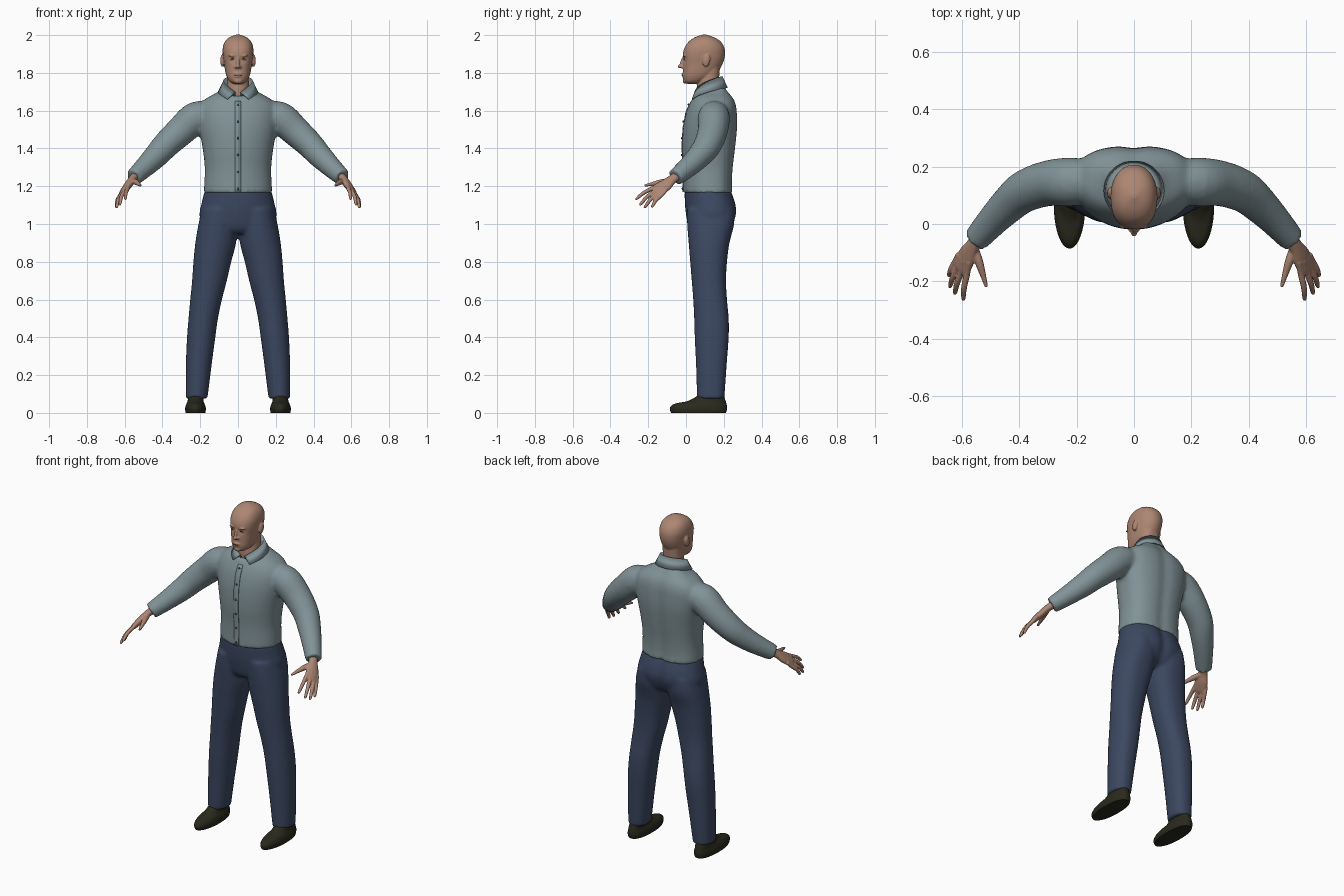
import bpy, bmesh, math
from mathutils import Vector, Matrix

cube = bpy.data.objects.get("Cube")
if cube:
    bpy.data.objects.remove(cube)


def material(name, colour):
    m = bpy.data.materials.new(name)
    m.use_nodes = True
    m.diffuse_color = (*colour, 1)
    bsdf = m.node_tree.nodes["Principled BSDF"]
    bsdf.inputs["Base Color"].default_value = (*colour, 1)
    bsdf.inputs["Roughness"].default_value = .8
    return m


SKIN = material("skin", (.42, .24, .17))
SHIRT = material("grey blue cotton", (.22, .29, .31))
DENIM = material("navy trousers", (.045, .065, .12))
LEATHER = material("dark leather", (.022, .022, .012))
DARK = material("dark button", (.05, .055, .06))
EYE = material("eye brown", (.09, .05, .035))


def refine(rows, steps=4):
    """Catmull-Rom interpolation through rows of numbers."""
    out = []
    for i in range(len(rows) - 1):
        a, b = rows[max(i - 1, 0)], rows[i]
        c, d = rows[i + 1], rows[min(i + 2, len(rows) - 1)]
        for k in range(steps):
            t = k / steps
            out.append([q + .5 * t * (r - p + t * (2 * p - 5 * q + 4 * r - s + t * (3 * (q - r) + s - p)))
                        for p, q, r, s in zip(a, b, c, d)])
    return out + [list(rows[-1])]


def skin_rings(bm, rings):
    """Join rings of points into a closed, capped surface."""
    loops = [[bm.verts.new(p) for p in ring] for ring in rings]
    n = len(loops[0])
    for lo, hi in zip(loops, loops[1:]):
        for i in range(n):
            bm.faces.new((lo[i], lo[(i + 1) % n], hi[(i + 1) % n], hi[i]))
    bm.faces.new(loops[0][::-1])
    bm.faces.new(loops[-1])


def power(v, e):
    return math.copysign(abs(v) ** (2 / e), v)


def body(bm, rows, front=2, back=2.4, n=40, groove=0, side=1):
    """Upright form; rows hold z, centre x, half width, front y, back y, tilt."""
    rings = []
    for z, cx, hw, yf, yb, tilt in refine(rows):
        ring = []
        for i in range(n):
            a = 2 * math.pi * i / n
            e = back if math.sin(a) > 0 else front
            x, y = hw * power(math.cos(a), e), power(math.sin(a), e)
            py = (yf + yb) / 2 + y * (yb - yf) / 2
            if y > 0:
                py -= groove * math.exp(-(x / .03) ** 2)
            ring.append((side * (cx + x), py, z + tilt * y))
        rings.append(ring)
    skin_rings(bm, rings)


def limb(bm, rows, side=1, wide=(0, 1, 0), n=24):
    """Tube along a path; rows hold x, y, z, radius along wide, other radius."""
    rows = refine(rows)
    pts = [Vector(r[:3]) for r in rows]
    rings = []
    for i, r in enumerate(rows):
        t = (pts[min(i + 1, len(pts) - 1)] - pts[max(i - 1, 0)]).normalized()
        u = Vector(wide)
        u = (u - t * u.dot(t)).normalized()
        v = t.cross(u)
        ring = []
        for k in range(n):
            a = 2 * math.pi * k / n
            p = pts[i] + u * r[3] * math.cos(a) + v * r[4] * math.sin(a)
            ring.append((side * p.x, p.y, p.z))
        rings.append(ring)
    skin_rings(bm, rings)


def blob(bm, place, size, tilt=0):
    m = Matrix.Translation(place) @ Matrix.Rotation(tilt, 4, 'X') @ Matrix.Diagonal((*size, 1))
    bmesh.ops.create_uvsphere(bm, u_segments=16, v_segments=10, radius=1, matrix=m)


def finish(name, bm, mat, voxel=0, relax=0):
    bmesh.ops.recalc_face_normals(bm, faces=bm.faces)
    for f in bm.faces:
        f.smooth = True
    me = bpy.data.meshes.new(name)
    bm.to_mesh(me)
    bm.free()
    me.materials.append(mat)
    ob = bpy.data.objects.new(name, me)
    bpy.context.collection.objects.link(ob)
    if voxel:
        r = ob.modifiers.new("fuse", 'REMESH')
        r.mode, r.voxel_size, r.use_smooth_shade = 'VOXEL', voxel, True
        s = ob.modifiers.new("relax", 'SMOOTH')
        s.factor, s.iterations = .5, relax
    return ob


# Shirt: torso and both sleeves fused together
TORSO = [(1.165, 0, .182, -.016, .248, 0), (1.22, 0, .178, -.014, .245, 0), (1.3, 0, .176, -.014, .25, 0),
         (1.4, 0, .187, -.02, .262, 0), (1.5, 0, .205, -.016, .272, 0), (1.57, 0, .212, -.004, .272, 0),
         (1.62, 0, .205, .012, .268, 0), (1.66, 0, .175, .032, .255, 0), (1.69, 0, .12, .045, .225, .01),
         (1.71, 0, .075, .05, .19, .04)]
ARM = [(.13, .155, 1.575, .07, .07), (.22, .147, 1.563, .085, .086), (.3, .142, 1.495, .08, .08),
       (.38, .115, 1.42, .074, .072), (.43, .075, 1.365, .066, .066), (.49, .015, 1.305, .056, .056),
       (.552, -.055, 1.247, .046, .046)]
bm = bmesh.new()
body(bm, TORSO, back=2.7, groove=.008)
for s in (1, -1):
    limb(bm, ARM, s)
finish("shirt", bm, SHIRT, .011, 5)


def chest(z):
    rows = refine(TORSO)
    return min(rows, key=lambda r: abs(r[0] - z))[3]


# Button placket and buttons
bm = bmesh.new()
edge = []
for i in range(25):
    z = 1.17 + .48 * i / 24
    edge.append([bm.verts.new((x, chest(z) - .003, z)) for x in (-.016, .016)])
for a, b in zip(edge, edge[1:]):
    bm.faces.new((a[0], a[1], b[1], b[0]))
finish("placket", bm, SHIRT).modifiers.new("cloth", 'SOLIDIFY').thickness = .004
bm = bmesh.new()
for i in range(6):
    z = 1.187 + .089 * i
    blob(bm, (0, chest(z) - .004, z), (.006, .004, .006))
finish("buttons", bm, DARK)

# Folded collar: inner stand, top fold and falling points
bm = bmesh.new()
rows = []
for i in range(33):
    t = i / 16 - 1
    f = t * t
    row = []
    for reach, r, z in ((170, .068, 1.70 - .02 * f), (170, .077, 1.783 - .085 * f), (148, .106, 1.722 - .06 * f)):
        a = math.radians(reach) * t
        row.append(bm.verts.new((r * math.sin(a), .118 + r * .97 * math.cos(a), z)))
    rows.append(row)
for a, b in zip(rows, rows[1:]):
    for k in (0, 1):
        bm.faces.new((a[k], a[k + 1], b[k + 1], b[k]))
collar = finish("collar", bm, SHIRT)
collar.modifiers.new("cloth", 'SOLIDIFY').thickness = .006

# Trousers: seat and two legs fused together
bm = bmesh.new()
body(bm, [(.95, 0, .12, .04, .2, 0), (.98, 0, .185, .015, .24, 0), (1.05, 0, .204, 0, .268, 0),
          (1.11, 0, .193, -.006, .264, 0), (1.18, 0, .176, -.008, .24, 0)], groove=.014)
LEG = [(.075, .219, .057, .058, .203, 0), (.25, .208, .068, .053, .215, 0), (.4, .195, .075, .046, .226, 0),
       (.5, .184, .078, .043, .226, 0), (.6, .169, .084, .038, .217, 0), (.7, .151, .092, .03, .212, 0),
       (.8, .136, .1, .022, .217, 0), (.9, .118, .108, .014, .23, 0), (1, .105, .104, .006, .255, 0),
       (1.08, .1, .09, .005, .255, 0)]
for s in (1, -1):
    body(bm, LEG, side=s)
finish("trousers", bm, DENIM, .01, 4)

# Shoes
SHOE = [(0, .225, .052, -.078, .212, 0), (.018, .225, .055, -.086, .217, 0), (.035, .225, .053, -.08, .217, 0),
        (.05, .225, .047, -.055, .214, 0), (.063, .225, .042, .01, .21, 0), (.09, .222, .04, .06, .2, 0)]
for s, label in ((1, "left"), (-1, "right")):
    bm = bmesh.new()
    body(bm, SHOE, side=s)
    ob = finish(label + "_shoe", bm, LEATHER)
    bpy.context.view_layer.objects.active = ob
    ob.select_set(True)
    bpy.ops.object.shade_smooth_by_angle(angle=.8)
    ob.select_set(False)

# Hands: flat palm, four fingers and a thumb
ACROSS = (.04, .045, -.035)
FINGERS = [((.582, -.17, 1.193), (.597, -.268, 1.13)), ((.601, -.162, 1.177), (.627, -.246, 1.1)),
           ((.615, -.147, 1.163), (.644, -.222, 1.086)), ((.622, -.128, 1.155), (.648, -.183, 1.088))]
for s, label in ((1, "left"), (-1, "right")):
    bm = bmesh.new()
    limb(bm, [(.535, -.035, 1.262, .026, .024), (.562, -.075, 1.235, .027, .02), (.582, -.11, 1.205, .038, .02),
              (.602, -.15, 1.176, .04, .015), (.608, -.162, 1.167, .034, .01)], s, ACROSS)
    for base, tip in FINGERS:
        a, b = Vector(base), Vector(tip)
        back = (a - b) * .4
        knuckle = a.lerp(b, .5) + Vector((.004, -.004, .004))
        limb(bm, [(*(a + back), .011, .01), (*a, .0115, .011), (*knuckle, .0105, .0105),
                  (*a.lerp(b, .9), .008, .008), (*b, .004, .004)], s, ACROSS, 12)
    limb(bm, [(.556, -.085, 1.228, .014, .014), (.542, -.13, 1.222, .0155, .015),
              (.528, -.175, 1.213, .011, .011), (.515, -.22, 1.203, .006, .006)], s, ACROSS, 12)
    finish(label + "_hand", bm, SKIN, .0035, 3)

# Head: skull, neck, ears and facial features fused together
bm = bmesh.new()
body(bm, [(1.742, 0, .024, .006, .06, 0), (1.755, 0, .045, -.01, .1, 0), (1.78, 0, .06, -.016, .14, 0),
          (1.81, 0, .068, -.016, .172, 0), (1.85, 0, .074, -.016, .195, 0), (1.89, 0, .08, -.018, .206, 0),
          (1.93, 0, .081, -.009, .204, 0), (1.965, 0, .07, .014, .185, 0), (1.988, 0, .047, .047, .15, 0),
          (2.003, 0, .008, .09, .106, 0)], front=2.4, back=2.1)
for v in bm.verts:  # eye sockets
    for s in (1, -1):
        if v.co.y < .08:
            v.co.y += .013 * math.exp(-((v.co.x - s * .03) / .017) ** 2 - ((v.co.z - 1.874) / .014) ** 2)
body(bm, [(1.62, 0, .066, .06, .185, 0), (1.7, 0, .06, .055, .178, 0), (1.76, 0, .057, .062, .175, 0),
          (1.83, 0, .058, .07, .18, 0)])
blob(bm, (0, -.019, 1.857), (.009, .012, .032), -.35)
blob(bm, (0, -.03, 1.834), (.011, .015, .01))
blob(bm, (0, -.015, 1.794), (.024, .009, .006))
blob(bm, (0, -.013, 1.782), (.02, .009, .006))
blob(bm, (0, -.005, 1.757), (.022, .013, .014))
for s in (1, -1):
    blob(bm, (s * .012, -.02, 1.831), (.008, .01, .007))
    blob(bm, (s * .029, -.009, 1.891), (.023, .009, .006))
    blob(bm, (s * .03, -.001, 1.873), (.014, .011, .009))
    blob(bm, (s * .083, .108, 1.865), (.011, .02, .034), -.2)
finish("head", bm, SKIN, .0045, 3)

# Eyes and mouth line
bm = bmesh.new()
for s in (1, -1):
    blob(bm, (s * .03, -.008, 1.874), (.011, .0045, .004))
blob(bm, (0, -.021, 1.788), (.02, .003, .0015))
finish("eyes_and_mouth_line", bm, EYE)
